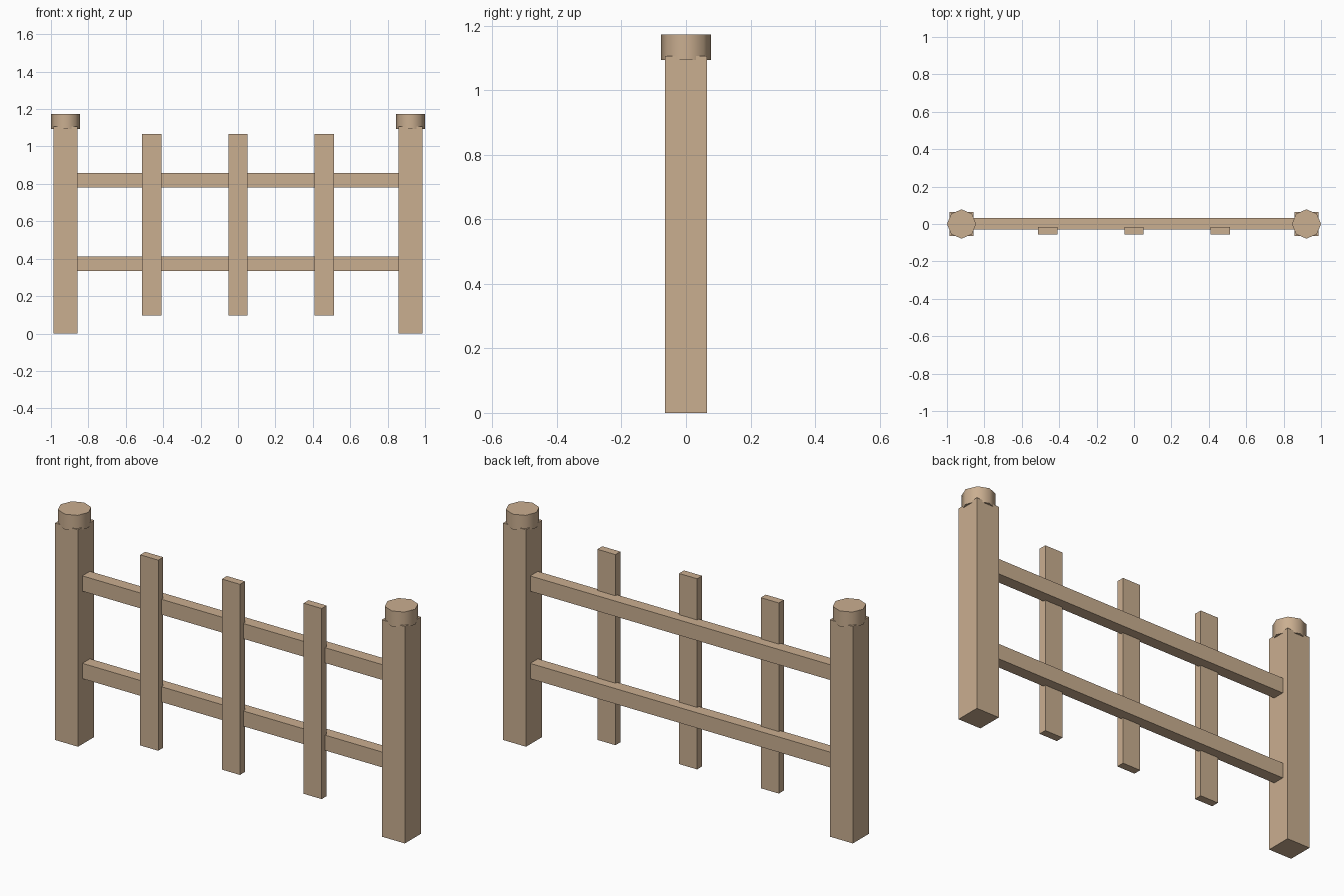
import bpy, math

if "Cube" in bpy.data.objects:
    bpy.data.objects.remove(bpy.data.objects["Cube"])

wood = bpy.data.materials.new("light_wood")
wood.diffuse_color = (0.59, 0.425, 0.28, 1)
wood.use_nodes = True
wood.node_tree.nodes["Principled BSDF"].inputs["Base Color"].default_value = wood.diffuse_color


def box(name, x, y, z):
    """Box from (min, max) ranges on each axis."""
    loc = [(a + b) / 2 for a, b in (x, y, z)]
    bpy.ops.mesh.primitive_cube_add(size=1, location=loc)
    ob = bpy.context.object
    ob.name = name
    ob.scale = [b - a for a, b in (x, y, z)]
    bpy.ops.object.transform_apply(location=False, rotation=False, scale=True)
    ob.data.materials.append(wood)
    return ob


# Square posts with eight-sided caps
for side, cx in (("left", -0.922), ("right", 0.922)):
    box(side + "_post", (cx - 0.065, cx + 0.065), (-0.065, 0.065), (0, 1.106))
    bpy.ops.mesh.primitive_cylinder_add(vertices=8, radius=0.078, depth=0.079,
                                        location=(cx, 0, 1.134))
    cap = bpy.context.object
    cap.name = side + "_post_cap"
    cap.data.materials.append(wood)
    bpy.ops.object.shade_smooth_by_angle(angle=math.radians(60))

# Horizontal rails running into the posts
for name, z in (("lower_rail", 0.373), ("upper_rail", 0.819)):
    box(name, (-0.88, 0.88), (-0.03, 0.031), (z - 0.039, z + 0.039))

# Upright pickets on the front of the rails
for i in (-1, 0, 1):
    cx = i * 0.461
    box("picket_%d" % (i + 2), (cx - 0.051, cx + 0.051), (-0.057, -0.017), (0.096, 1.068))
